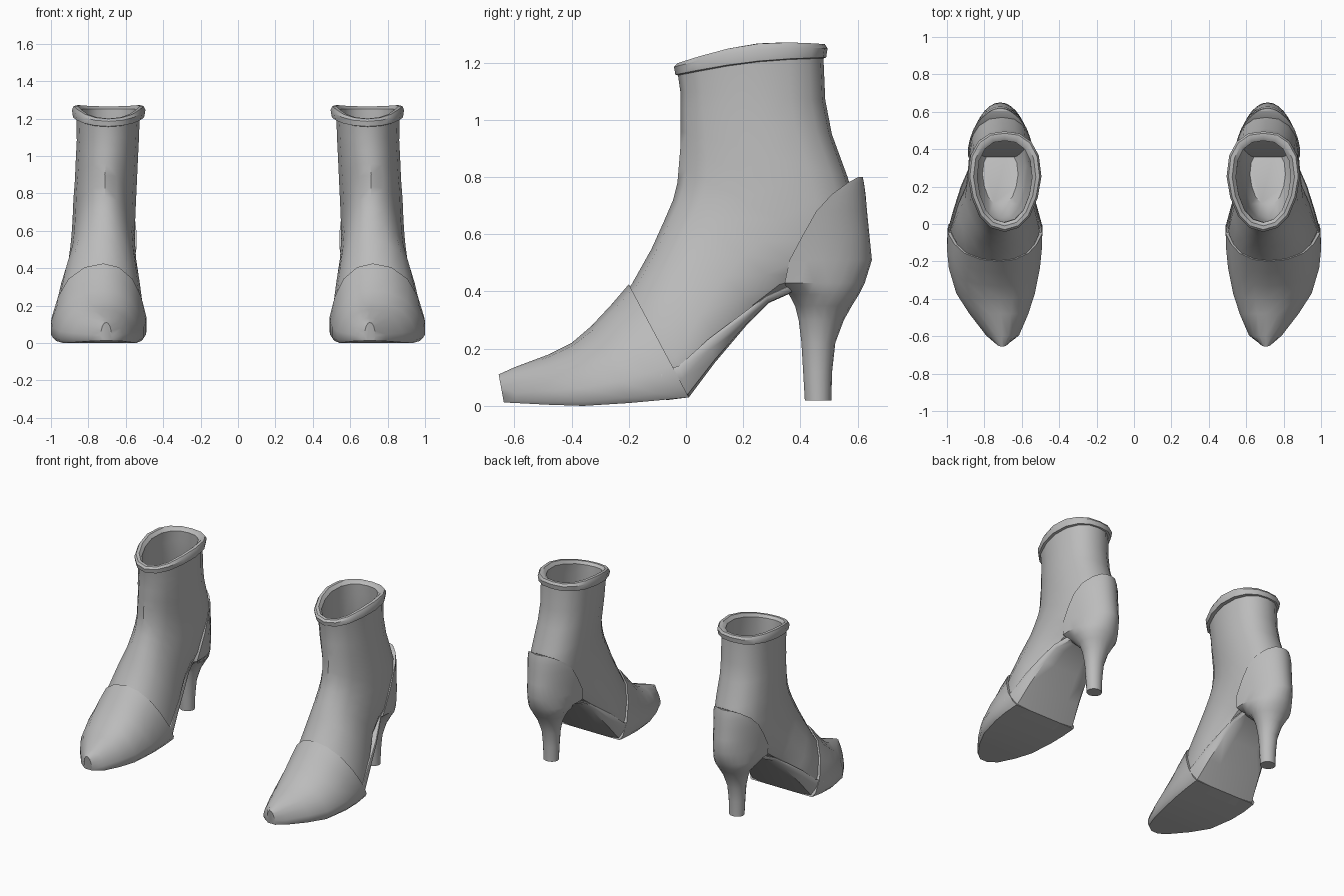
import bpy, bmesh, math

leather = bpy.data.materials.new("grey_leather")
leather.diffuse_color = (0.5, 0.5, 0.5, 1)

# Half cross-sections as (width fraction, distance from front/top to back/bottom)
FOOT = [(0, 0), (.36, .05), (.68, .21), (.88, .45), (1, .72), (1, .93), (.93, 1), (.5, 1), (0, 1)]
LEG = [(0, 0), (.38, .04), (.68, .15), (.9, .34), (1, .55), (.93, .76), (.72, .9), (.4, .98), (0, 1)]
SLAB = [(0, 0), (.5, 0), (.85, 0), (.98, 0), (1, .1), (1, .4), (.9, .9), (.5, 1), (0, 1)]


def section(a, b, xl, xr, k=0.0, bow=0.0, cx=None, base=FOOT):
    """Ring in the plane through a and b (y, z), from x = xl to xr."""
    cx = (xl + xr) / 2 if cx is None else cx
    half = [(u0 + (u1 - u0) * k, t0 + (t1 - t0) * k)
            for (u0, t0), (u1, t1) in zip(base, LEG)]
    full = half + [(-u, t) for u, t in half[-2:0:-1]]
    ring = []
    for u, t in full:
        x = cx + u * ((xr - cx) if u > 0 else (cx - xl))
        ring.append((x, a[0] + (b[0] - a[0]) * t,
                     a[1] + (b[1] - a[1]) * t + bow * math.sin(math.pi * t)))
    return ring


def loft(name, rings, cap_start=True, cap_end=True, angle=40):
    """Skin the rings, then mirror the part to make the pair."""
    bm = bmesh.new()
    loops = [[bm.verts.new(p) for p in r] for r in rings]
    n = len(loops[0])
    for r, s in zip(loops, loops[1:]):
        for i in range(n):
            j = (i + 1) % n
            bm.faces.new((r[i], r[j], s[j], s[i]))
    if cap_start:
        bm.faces.new(loops[0][::-1])
    if cap_end:
        bm.faces.new(loops[-1])
    bmesh.ops.recalc_face_normals(bm, faces=bm.faces)
    mesh = bpy.data.meshes.new(name)
    bm.to_mesh(mesh)
    bm.free()
    mesh.materials.append(leather)
    ob = bpy.data.objects.new(name, mesh)
    bpy.context.collection.objects.link(ob)
    bpy.ops.object.select_all(action='DESELECT')
    ob.select_set(True)
    bpy.context.view_layer.objects.active = ob
    bpy.ops.object.shade_smooth_by_angle(angle=math.radians(angle))
    ob.modifiers.new("pair", 'MIRROR').use_mirror_merge = False
    return ob


# Pointed toe cap, wider on the outer side
loft("toe_cap", [
    section((-.655, .11), (-.637, .012), .675, .735),
    section((-.60, .135), (-.595, .010), .615, .79, cx=.705),
    section((-.48, .18), (-.48, .004), .565, .88, cx=.71),
    section((-.40, .22), (-.36, .0), .53, .95, cx=.715),
    section((-.33, .28), (-.20, .010), .503, .99, cx=.72),
    section((-.26, .355), (-.09, .02), .493, 1.0, cx=.72),
    section((-.20, .425), (.01, .03), .49, .995, cx=.72),
])

# Ankle and leg of the boot
loft("upper", [
    section((-.24, .36), (-.03, .06), .515, .965, cx=.72),
    section((-.19, .425), (.02, .07), .505, .98, cx=.72),
    section((-.12, .55), (.13, .21), .525, .945, .25, cx=.715),
    section((-.075, .65), (.25, .34), .545, .905, .45, cx=.71),
    section((-.045, .72), (.35, .405), .55, .895, .6, cx=.71),
    section((-.03, .78), (.48, .43), .55, .89, .8, cx=.71),
    section((-.025, .84), (.60, .50), .55, .885, .95, cx=.71),
    section((-.02, .90), (.605, .66), .545, .88, 1),
    section((-.02, .96), (.565, .80), .54, .872, 1),
    section((-.02, 1.03), (.51, .95), .535, .867, 1),
    section((-.02, 1.10), (.487, 1.07), .53, .862, 1),
    section((-.03, 1.17), (.48, 1.23), .525, .865, 1, .02),
], cap_end=False)

# Rolled collar running down into the lining
loft("collar_and_lining", [
    section((-.025, 1.155), (.48, 1.215), .525, .865, 1, .015),
    section((-.037, 1.158), (.49, 1.218), .502, .882, 1, .015),
    section((-.042, 1.185), (.495, 1.25), .495, .888, 1, .025),
    section((-.030, 1.198), (.485, 1.265), .505, .878, 1, .032),
    section((-.010, 1.20), (.465, 1.265), .525, .858, 1, .032),
    section((.008, 1.185), (.445, 1.25), .545, .838, 1, .025),
    section((.01, 1.14), (.45, 1.18), .545, .845, 1),
    section((.01, 1.00), (.47, .98), .55, .85, 1),
    section((.01, .85), (.56, .70), .565, .865, 1),
    section((.03, .72), (.54, .52), .58, .86, 1),
    section((.10, .62), (.40, .47), .62, .81, 1),
], cap_start=False)

# Raised arch of the sole
loft("shank_sole", [
    section((-.09, .12), (-.07, .02), .493, .998, base=SLAB),
    section((-.025, .14), (.01, .03), .49, .99, base=SLAB),
    section((.08, .235), (.10, .15), .517, .962, base=SLAB),
    section((.20, .325), (.21, .28), .55, .925, base=SLAB),
    section((.28, .385), (.29, .36), .575, .89, base=SLAB),
    section((.38, .43), (.38, .40), .60, .84, base=SLAB),
])


def heel_ring(z, front, back, yc, w, n=16):
    """Rounded back, cut straight across at the front."""
    b = back - yc
    end = min(math.acos(max(-1, (front - yc) / b)), math.pi * .95)
    ring = []
    for i in range(n + 1):
        t = -end + 2 * end * i / n
        ring.append((.715 + w * math.sin(t), yc + b * math.cos(t), z))
    return ring


# Heel flowing up into the counter around the back of the foot
loft("heel_and_counter", [heel_ring(*r) for r in [
    (.018, .415, .508, .4615, .050),
    (.12, .409, .511, .460, .054),
    (.22, .403, .522, .4625, .062),
    (.30, .393, .552, .4725, .083),
    (.35, .380, .580, .480, .110),
    (.39, .360, .605, .465, .138),
    (.43, .345, .625, .390, .162),
    (.51, .362, .650, .27, .178),
    (.60, .410, .641, .25, .188),
    (.68, .455, .633, .25, .192),
    (.74, .510, .628, .25, .195),
    (.78, .565, .622, .25, .19),
    (.80, .602, .618, .25, .19),
]])
